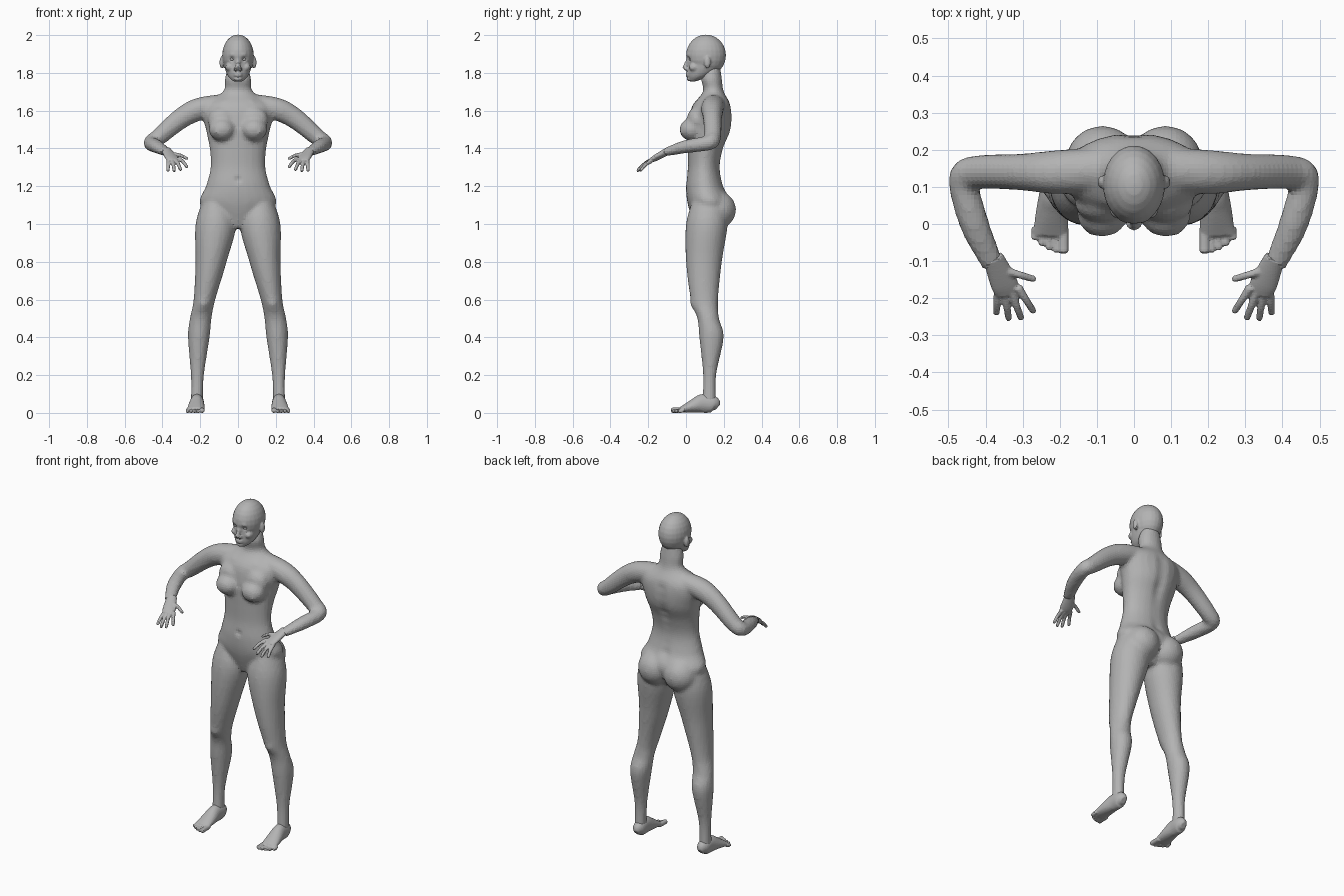
import bpy, bmesh, math
from mathutils import Vector, Matrix

cube = bpy.data.objects.get("Cube")
if cube:
    bpy.data.objects.remove(cube, do_unlink=True)

# Single clay colour
clay = bpy.data.materials.new("clay_grey")
clay.use_nodes = True
clay.diffuse_color = (.45, .45, .45, 1)
for node in clay.node_tree.nodes:
    if node.type == 'BSDF_PRINCIPLED':
        node.inputs["Base Color"].default_value = clay.diffuse_color
        node.inputs["Roughness"].default_value = .7

SIDES = 24
UP = Vector((0, 0, 1))
BOTH_SIDES = {"left": 1, "right": -1}


def spline(rows, steps=5):
    """Resample rows of numbers along a Catmull-Rom curve."""
    points = [Vector(row) for row in rows]
    last = len(points) - 1
    result = []
    for i in range(last):
        before, start = points[max(i - 1, 0)], points[i]
        end, after = points[i + 1], points[min(i + 2, last)]
        leave, arrive = (end - before) / 2, (after - start) / 2
        for step in range(steps):
            t = step / steps
            ease = t * t * (3 - 2 * t)
            result.append(start.lerp(end, ease) + leave * (t * (1 - t) ** 2)
                          - arrive * (t * t * (1 - t)))
    return result + [points[last]]


def skin(bm, rings):
    """Bridge (centre, u, v) ellipses into a closed tube."""
    loops = []
    for centre, u, v in rings:
        angles = [math.tau * k / SIDES for k in range(SIDES)]
        loops.append([bm.verts.new(centre + u * math.cos(a) + v * math.sin(a)) for a in angles])
    for low, high in zip(loops, loops[1:]):
        for k in range(SIDES):
            bm.faces.new((low[k - 1], low[k], high[k], high[k - 1]))
    bm.faces.new(loops[0])
    bm.faces.new(loops[-1])


def column(bm, rows, side=1):
    """Upright form from rows of z, x min, x max, y front, y back."""
    rings = []
    for z, inner, outer, front, back in spline(rows):
        centre = Vector((side * (inner + outer) / 2, (front + back) / 2, z))
        rings.append((centre, Vector(((outer - inner) / 2, 0, 0)), Vector((0, (back - front) / 2, 0))))
    skin(bm, rings)


def centred(rows):
    """Turn rows of z, half width, front, back into symmetric column rows."""
    return [(z, -half, half, front, back) for z, half, front, back in rows]


def limb(bm, rows, side=1):
    """Tube along a path, rows of x, y, z, half width, half height."""
    rows = spline(rows)
    path = [Vector((side * x, y, z)) for x, y, z, wide, tall in rows]
    rings = []
    for i, (x, y, z, wide, tall) in enumerate(rows):
        along = (path[min(i + 1, len(path) - 1)] - path[max(i - 1, 0)]).normalized()
        across = along.cross(UP).normalized()
        rings.append((path[i], across * wide, across.cross(along) * tall))
    skin(bm, rings)


def ball(bm, centre, radii):
    """Ellipsoid, mirrored to both sides when it is off centre."""
    x, y, z = centre
    for place in {(x, y, z), (-x, y, z)}:
        bmesh.ops.create_uvsphere(bm, u_segments=SIDES, v_segments=SIDES // 2, radius=1,
                                  matrix=Matrix.Translation(place) @ Matrix.Diagonal((*radii, 1)))


def fuse(name, bm, voxel, smooth, dents=()):
    """Weld overlapping forms into one skin, then press in soft details."""
    bmesh.ops.recalc_face_normals(bm, faces=bm.faces)
    base = bpy.data.meshes.new(name + "_base")
    bm.to_mesh(base)
    bm.free()
    ob = bpy.data.objects.new(name, base)
    bpy.context.scene.collection.objects.link(ob)
    weld = ob.modifiers.new("weld", 'REMESH')
    weld.mode = 'VOXEL'
    weld.voxel_size = voxel
    soften = ob.modifiers.new("soften", 'SMOOTH')
    soften.iterations = smooth
    graph = bpy.context.evaluated_depsgraph_get()
    mesh = bpy.data.meshes.new_from_object(ob.evaluated_get(graph))
    ob.modifiers.clear()
    ob.data = mesh
    bpy.data.meshes.remove(base)
    for (x, y, z), push, size in dents:
        for place in {(x, y, z), (-x, y, z)}:
            for vert in mesh.vertices:
                far = (vert.co - Vector(place)).length / size
                if far < 3:
                    vert.co += Vector(push) * math.exp(-far * far)
    mesh.materials.clear()
    mesh.materials.append(clay)
    mesh.shade_flat()


# Body: torso and neck, bust, buttocks, legs and arms
bm = bmesh.new()
column(bm, centred([
    (.98, .05, .05, .17), (1.1, .2, .01, .24), (1.2, .17, 0, .2), (1.3, .145, .01, .18),
    (1.4, .15, .01, .2), (1.5, .17, .01, .24), (1.62, .19, .03, .24),
    (1.7, .08, .09, .2), (1.77, .07, .08, .19), (1.84, .05, .1, .18)]))
ball(bm, (.085, .03, 1.5), (.07, .065, .06))
ball(bm, (.085, .055, 1.55), (.075, .05, .07))
ball(bm, (.085, .165, 1.075), (.1, .1, .1))
leg = [(1.14, .06, .18, .04, .2), (1, .01, .225, 0, .22), (.8, .06, .225, 0, .19),
       (.6, .12, .235, .025, .17), (.5, .14, .255, .06, .175), (.4, .15, .265, .07, .2),
       (.2, .18, .25, .09, .16), (.05, .185, .25, .085, .16)]
arm = [(.05, .15, 1.64, .06, .05), (.2, .14, 1.61, .06, .06), (.3, .14, 1.56, .05, .055),
       (.42, .14, 1.46, .045, .045), (.46, .12, 1.43, .04, .04),
       (.43, 0, 1.41, .04, .035), (.38, -.11, 1.38, .03, .022)]
for side in BOTH_SIDES.values():
    column(bm, leg, side)
    limb(bm, arm, side)
spine = [((0, .22, 1.2 + i / 20), (0, -.012, 0), .03) for i in range(9)]
fuse("body", bm, .012, 4, spine + [
    ((0, 0, 1.235), (0, .008, 0), .016),
    ((.185, .03, .57), (0, -.008, 0), .03),
    ((.12, -.03, 1.48), (0, -.006, 0), .014),
    ((.08, .05, 1.665), (0, -.008, 0), .02)])

# Head: cranium, jaw, nose, lips, chin, cheeks and ears, with pressed eye sockets
bm = bmesh.new()
ball(bm, (0, .106, 1.893), (.084, .106, .11))
column(bm, centred([(1.755, .025, .02, .05), (1.785, .055, .008, .13),
                    (1.84, .073, .008, .19), (1.89, .07, .01, .18)]))
limb(bm, [(0, .012, 1.875, .009, .009), (0, -.009, 1.822, .013, .012)])
ball(bm, (.012, 0, 1.82), (.01, .012, .009))
for z in (1.786, 1.798):
    ball(bm, (0, .008, z), (.022, .011, .006))
ball(bm, (0, .018, 1.768), (.022, .014, .012))
ball(bm, (.045, .045, 1.83), (.022, .03, .022))
ball(bm, (.086, .113, 1.855), (.012, .018, .032))
fuse("head", bm, .006, 3, [
    ((.031, .01, 1.872), (0, .012, 0), .015), ((.035, .01, 1.893), (0, -.004, 0), .014)])

bm = bmesh.new()
ball(bm, (.031, .027, 1.872), (.014, .011, .008))
fuse("eyes", bm, .003, 1)

# Hands: palm, thumb and a fan of four fingers
palm = [(.38, -.09, 1.39, .028, .02), (.35, -.16, 1.35, .037, .016), (.34, -.19, 1.335, .03, .01)]
digits = [(Vector((.35, -.125, 1.37)), Vector((.264, -.15, 1.345)))]
for i in range(4):
    t = i / 3
    arc = Vector((0, -.02, -.01)) * math.sin(math.pi * t)
    digits.append((Vector((.313, -.17, 1.345)).lerp(Vector((.366, -.18, 1.335)), t) + arc / 2,
                   Vector((.268, -.24, 1.3)).lerp(Vector((.371, -.245, 1.28)), t) + arc))
for name, side in BOTH_SIDES.items():
    bm = bmesh.new()
    limb(bm, palm, side)
    for root, tip in digits:
        knuckle = root.lerp(tip, .5) + UP * .007
        limb(bm, [(*root, .012, .011), (*knuckle, .01, .009),
                  (*root.lerp(tip, .9), .009, .008), (*tip, .005, .004)], side)
    fuse(name + "_hand", bm, .0045, 2)

# Feet: heel, arch and a row of five toes
sole = [(.215, .168, .03, .016, .02), (.215, .145, .045, .034, .044), (.217, .09, .05, .037, .05),
        (.22, .04, .037, .043, .036), (.225, -.03, .015, .048, .014)]
for name, side in BOTH_SIDES.items():
    bm = bmesh.new()
    limb(bm, sole, side)
    for i in range(5):
        t = i / 4
        x, y = .19 + .077 * t, .036 * t * t - .08
        r = .01 if i else .014
        limb(bm, [(x, -.01, .015, r, r), (x, y + .02, r, r, r),
                  (x, y + .006, r, r, r), (x, y, r, r / 2, r / 2)], side)
    fuse(name + "_foot", bm, .005, 2)
